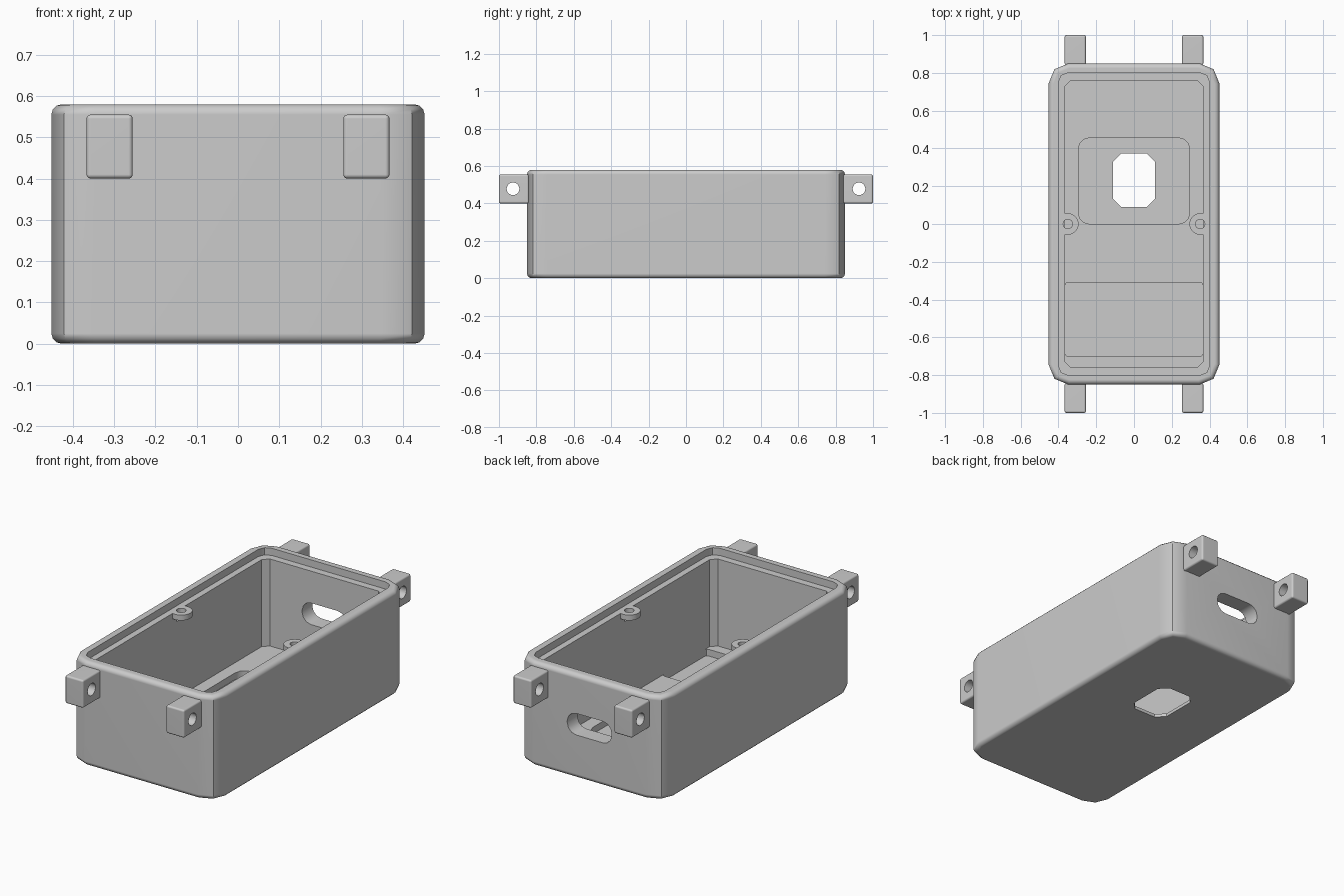
import bpy, bmesh, math
from mathutils import Matrix

if "Cube" in bpy.data.objects:
    bpy.data.objects.remove(bpy.data.objects["Cube"])

GREY = (0.6, 0.6, 0.6, 1)
mat = bpy.data.materials.new("plain grey")
mat.use_nodes = True
mat.diffuse_color = GREY
mat.node_tree.nodes["Principled BSDF"].inputs["Base Color"].default_value = GREY


def rounded_rect(hx, hy, r, seg, cx=0, cy=0):
    pts = []
    for i, (sx, sy) in enumerate([(1, 1), (-1, 1), (-1, -1), (1, -1)]):
        for k in range(seg + 1):
            a = math.pi / 2 * (i + k / seg)
            pts.append((cx + sx * (hx - r) + r * math.cos(a),
                        cy + sy * (hy - r) + r * math.sin(a)))
    return pts


def rect(hx, hy, cx, cy):
    return [(cx + sx * hx, cy + sy * hy) for sx, sy in ((1, 1), (-1, 1), (-1, -1), (1, -1))]


def circle(r, n, cx=0, cy=0):
    return [(cx + r * math.cos(math.tau * k / n), cy + r * math.sin(math.tau * k / n))
            for k in range(n)]


def prism(name, outline, z0, z1, matrix=None, bevel=0, segments=3, caps_only=False):
    """Extrude an outline from z0 to z1, optionally rounding its edges."""
    bm = bmesh.new()
    base = bm.faces.new([bm.verts.new((x, y, z0)) for x, y in outline])
    ext = bmesh.ops.extrude_face_region(bm, geom=[base])
    top = [v for v in ext["geom"] if isinstance(v, bmesh.types.BMVert)]
    bmesh.ops.translate(bm, verts=top, vec=(0, 0, z1 - z0))
    bmesh.ops.recalc_face_normals(bm, faces=bm.faces)
    if bevel:
        edges = [e for e in bm.edges
                 if not caps_only or abs(e.verts[0].co.z - e.verts[1].co.z) < 1e-5]
        bmesh.ops.bevel(bm, geom=edges, offset=bevel, segments=segments,
                        profile=0.5, affect='EDGES', clamp_overlap=True)
    if matrix:
        bm.transform(matrix)
    mesh = bpy.data.meshes.new(name)
    bm.to_mesh(mesh)
    bm.free()
    mesh.materials.append(mat)
    obj = bpy.data.objects.new(name, mesh)
    bpy.context.collection.objects.link(obj)
    return obj


def activate(obj):
    bpy.ops.object.select_all(action='DESELECT')
    obj.select_set(True)
    bpy.context.view_layer.objects.active = obj


def combine(obj, tool, operation='DIFFERENCE'):
    """Apply a boolean with a temporary tool object."""
    tool.hide_render = True
    mod = obj.modifiers.new("boolean", 'BOOLEAN')
    mod.operation, mod.object, mod.solver = operation, tool, 'EXACT'
    activate(obj)
    bpy.ops.object.modifier_apply(modifier=mod.name)
    bpy.data.objects.remove(tool)


def finish(obj):
    activate(obj)
    bpy.ops.object.shade_smooth_by_angle(angle=math.radians(35))
    mod = obj.modifiers.new("weighted normals", 'WEIGHTED_NORMAL')
    mod.keep_sharp = True


HEIGHT, LEDGE, FLOOR, POCKET = 0.58, 0.54, 0.055, 0.018

# Outer shell with softened rim and base
case = prism("case", rounded_rect(0.452, 0.85, 0.105, 2), 0, HEIGHT,
             bevel=0.025, caps_only=True)

# Main cavity, lid recess and floor pockets
combine(case, prism("cavity", rounded_rect(0.365, 0.76, 0.03, 1), FLOOR, 0.7))
combine(case, prism("lid_recess", rounded_rect(0.4, 0.8, 0.05, 2), LEDGE, 0.7))
combine(case, prism("front_pocket", rounded_rect(0.365, 0.195, 0.015, 2, 0, -0.505), POCKET, 0.2))
combine(case, prism("centre_pocket", rounded_rect(0.295, 0.228, 0.06, 3, 0, 0.228), POCKET, 0.2))

# Octagonal opening through the base
combine(case, prism("base_opening", rounded_rect(0.112, 0.142, 0.045, 1, 0, 0.232), -0.1, 0.2))

# Cable slot in the back wall
facing_back = Matrix.Rotation(math.radians(90), 4, 'X')
combine(case, prism("cable_slot", rounded_rect(0.137, 0.06, 0.055, 3, 0, 0.302),
                    -1.0, -0.65, facing_back))

# Screw bosses flush with the ledge
for side in (-1, 1):
    boss = prism("boss", circle(0.057, 20, side * 0.35), LEDGE - 0.03, LEDGE)
    combine(case, boss, 'UNION')
    combine(case, prism("boss_hole", circle(0.025, 16, side * 0.35), LEDGE - 0.06, 0.6))
finish(case)

# Hinge lugs with a cross hole, two at each end
along_x = Matrix.Rotation(math.radians(90), 4, 'Z') @ Matrix.Rotation(math.radians(90), 4, 'X')
for end, end_name in ((-1, "front"), (1, "back")):
    for side, side_name in ((-1, "right"), (1, "left")):
        lug = prism(f"{end_name}_{side_name}_lug", rect(0.056, 0.08, side * 0.311, end * 0.92),
                    0.4, 0.555, bevel=0.01)
        combine(lug, prism("pin_hole", circle(0.034, 20, end * 0.925, 0.478),
                           -0.6, 0.6, along_x))
        finish(lug)
